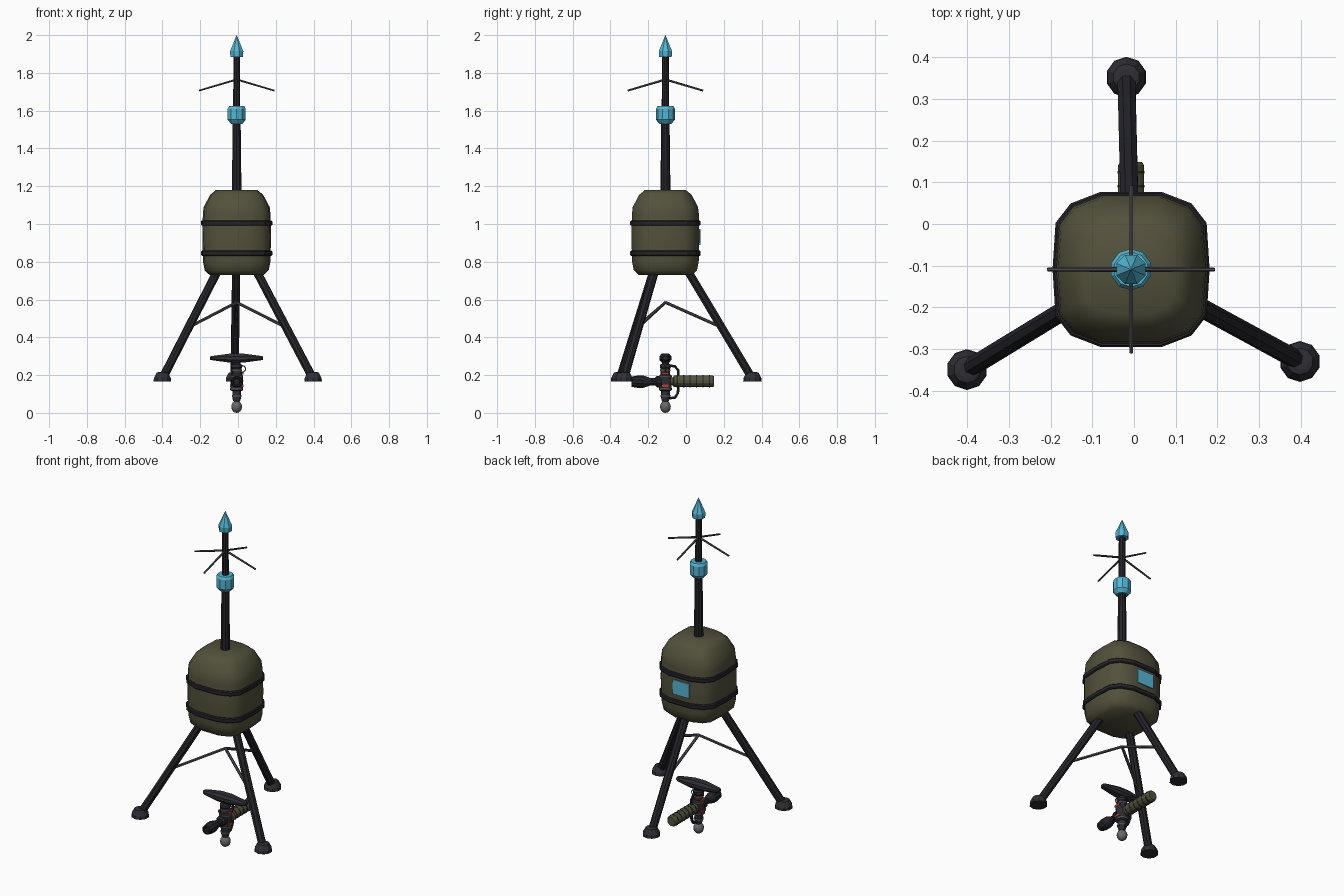
import bpy, math
from mathutils import Vector, Matrix

if "Cube" in bpy.data.objects:
    bpy.data.objects.remove(bpy.data.objects["Cube"])

CX, CY = -0.007, -0.109          # central mast axis


def mat(name, r, g, b):
    m = bpy.data.materials.new(name)
    m.diffuse_color = (r, g, b, 1)
    m.use_nodes = True
    m.node_tree.nodes["Principled BSDF"].inputs["Base Color"].default_value = m.diffuse_color
    return m


OLIVE = mat("olive", 0.085, 0.083, 0.045)
BLACK = mat("near_black", 0.018, 0.018, 0.023)
DARK = mat("dark_grey", 0.027, 0.027, 0.034)
GREY = mat("mid_grey", 0.075, 0.075, 0.08)
STEEL = mat("light_grey", 0.14, 0.14, 0.14)
CYAN = mat("cyan", 0.09, 0.47, 0.66)
RED = mat("red", 0.45, 0.05, 0.025)


def mesh_object(name, verts, faces, material, smooth=None):
    me = bpy.data.meshes.new(name)
    me.from_pydata([tuple(v) for v in verts], [], faces)
    me.materials.append(material)
    ob = bpy.data.objects.new(name, me)
    bpy.context.collection.objects.link(ob)
    if smooth:
        me.polygons.foreach_set("use_smooth", [True] * len(me.polygons))
        me.set_sharp_from_angle(angle=math.radians(smooth))
    return ob


def skin(name, rings, material, smooth=None, closed=False):
    """Join equal rings of points into a tube, capped unless closed on itself."""
    n, m = len(rings[0]), len(rings)
    verts = [v for r in rings for v in r]
    faces = []
    for k in range(m if closed else m - 1):
        a, b = k * n, (k + 1) % m * n
        faces += [(a + i, a + (i + 1) % n, b + (i + 1) % n, b + i) for i in range(n)]
    if not closed:
        faces += [tuple(reversed(range(n))), tuple(range((m - 1) * n, m * n))]
    return mesh_object(name, verts, faces, material, smooth)


def lathe(name, base, axis, profile, sides, material, smooth=None):
    """Profile of (radius, distance along axis) from base."""
    q = Vector((0, 0, 1)).rotation_difference(Vector(axis).normalized())
    rings = []
    for r, h in profile:
        rings.append([Vector(base) + q @ Vector((r * math.cos(t), r * math.sin(t), h))
                      for t in [2 * math.pi * (i + .5) / sides for i in range(sides)]])
    return skin(name, rings, material, smooth)


def rod(name, a, b, r0, r1, sides, material):
    d = Vector(b) - Vector(a)
    return lathe(name, a, d, [(r0, 0), (r1, d.length)], sides, material)


def box(name, c, s, material):
    x, y, z = (v / 2 for v in s)
    rings = [[Vector(c) + Vector(p) for p in
              ((-x, -y, h), (x, -y, h), (x, y, h), (-x, y, h))] for h in (-z, z)]
    return skin(name, rings, material)


# rounded-square body
quarter = [(.182, 0), (.175, .108), (.14, .153), (.07, .18)]
half = quarter + [(-x, y) for x, y in reversed(quarter[1:])]
section = half + [(-x, -y) for x, y in half]


def body_ring(z, s):
    return [(CX + x * s, CY + y * s, z) for x, y in section]


skin("body_pack", [body_ring(z, s) for z, s in
     [(.73, .79), (.755, .93), (.80, .98), (.93, 1), (1.05, .985), (1.09, .96),
      (1.155, .77), (1.18, .6)]], OLIVE, 50)
for i, z in enumerate((.845, 1.005)):
    skin(f"body_strap_{i}", [body_ring(z + d, s) for d, s in
         [(-.014, 1.01), (-.009, 1.035), (.009, 1.035), (.014, 1.01)]], BLACK)

# cyan panel on the back of the body
box("back_panel", (CX - .012, CY + .181, .932), (.11, .009, .085), CYAN)

# mast, collar and tip
lathe("lower_mast", (CX, CY, 1.15), (0, 0, 1), [(.027, 0), (.022, .40)], 10, BLACK)
lathe("upper_mast", (CX, CY, 1.55), (0, 0, 1), [(.020, 0), (.018, .36)], 10, BLACK)
lathe("mast_collar", (CX, CY, 1.53), (0, 0, 1),
      [(.032, 0), (.05, .022), (.05, .08), (.042, .094)], 10, CYAN)
lathe("mast_tip", (CX, CY, 1.885), (0, 0, 1),
      [(.036, 0), (.038, .03), (.0005, .115)], 8, CYAN)

# drooping antenna rods
for i in range(4):
    t = i * math.pi / 2
    rod(f"antenna_rod_{i}", (CX, CY, 1.765),
        (CX + .2 * math.cos(t), CY + .2 * math.sin(t), 1.706), .006, .005, 6, GREY)

# three legs with feet and braces
for i in range(3):
    t = math.radians(91.4 + 120 * i)

    def at(r, z):
        return (CX + r * math.cos(t), CY + r * math.sin(t), z)
    rod(f"leg_{i}", at(.105, .775), at(.455, .19), .023, .023, 8, BLACK)
    lathe(f"foot_{i}", at(.461, .167), (0, 0, 1),
          [(.049, 0), (.047, .018), (.032, .046), (.02, .049)], 10, DARK)
    rod(f"brace_{i}", at(0, .585), at(.275, .463), .008, .008, 6, GREY)

# hanging tool: vertical core
up = (0, 0, 1)
lathe("tool_core", (CX, CY, .06), up,
      [(.018, 0), (.024, .02), (.024, .055), (.034, .06), (.034, .135), (.026, .145),
       (.026, .175), (.03, .18), (.03, .195), (.02, .2), (.02, .225)], 12, DARK, 30)
lathe("tool_ball", (CX, CY, 0), up,
      [(.029 * math.sin(math.pi * k / 8) + .0005, .032 - .032 * math.cos(math.pi * k / 8))
       for k in range(9)], 12, STEEL, 60)
for i, (z, r) in enumerate([(.085, .027), (.122, .036), (.19, .036), (.222, .029)]):
    lathe(f"tool_ring_{i}", (CX, CY, z), up, [(r, 0), (r, .009)], 12, GREY)
for s in (-1, 1):
    for i, z in enumerate((.143, .208)):
        box(f"tool_red_mark_{i}_{s}", (CX + s * .031, CY, z), (.009, .04, .012), RED)

# tool: tapered crossbar on top
bar = [(-.14, .012, .009), (-.125, .022, .012), (-.035, .032, .024),
       (.035, .032, .024), (.125, .022, .012), (.14, .012, .009)]
skin("tool_crossbar", [[(CX + x, CY + w * a, .29 + h * b) for a, b in
     [(-1, -.4), (-.6, -1), (.6, -1), (1, -.4), (1, .4), (.6, 1), (-.6, 1), (-1, .4)]]
     for x, w, h in bar], DARK)

# tool: ribbed rear grip
lathe("tool_grip", (CX, CY + .02, .167), (0, 1, 0),
      [(.02, 0), (.022, .02), (.032, .025), (.032, .23), (.027, .238)], 12, OLIVE, 30)
for i in range(6):
    lathe(f"grip_ring_{i}", (CX, CY + .06 + .034 * i, .167), (0, 1, 0),
          [(.0335, 0), (.0335, .006)], 12, BLACK)

# tool: front nozzle
lathe("tool_nozzle", (CX, CY, .165), (0, -1, 0),
      [(.03, .02), (.03, .045), (.02, .055), (.02, .08), (.032, .115), (.032, .15),
       (.027, .18), (.02, .18), (.016, .16)], 10, BLACK)

# tool: curved hose behind the core
pts = [(.02, .25), (.05, .247), (.068, .225), (.07, .165), (.066, .105), (.05, .08), (.02, .078)]
rings = []
for k, (y, z) in enumerate(pts):
    a, b = pts[max(k - 1, 0)], pts[min(k + 1, len(pts) - 1)]
    n = Vector((0, -(b[1] - a[1]), b[0] - a[0])).normalized()
    rings.append([Vector((CX, CY + y, z)) + .008 * (n * math.sin(t) + Vector((math.cos(t), 0, 0)))
                  for t in [math.pi * j / 3 for j in range(6)]])
skin("tool_hose", rings, BLACK, 50)

# tool: small side ring
R, c = .017, Vector((CX + .03, CY, .233))
rings = []
for k in range(12):
    q = Matrix.Rotation(2 * math.pi * k / 12, 3, 'Y')
    rings.append([c + q @ Vector((R + .003 * math.cos(t), .003 * math.sin(t), 0))
                  for t in [math.pi * j / 2 for j in range(4)]])
skin("tool_side_ring", rings, STEEL, 50, closed=True)

# make every part face outward
import bmesh
for ob in bpy.context.collection.objects:
    bm = bmesh.new()
    bm.from_mesh(ob.data)
    bmesh.ops.recalc_face_normals(bm, faces=bm.faces)
    bm.to_mesh(ob.data)
    bm.free()
